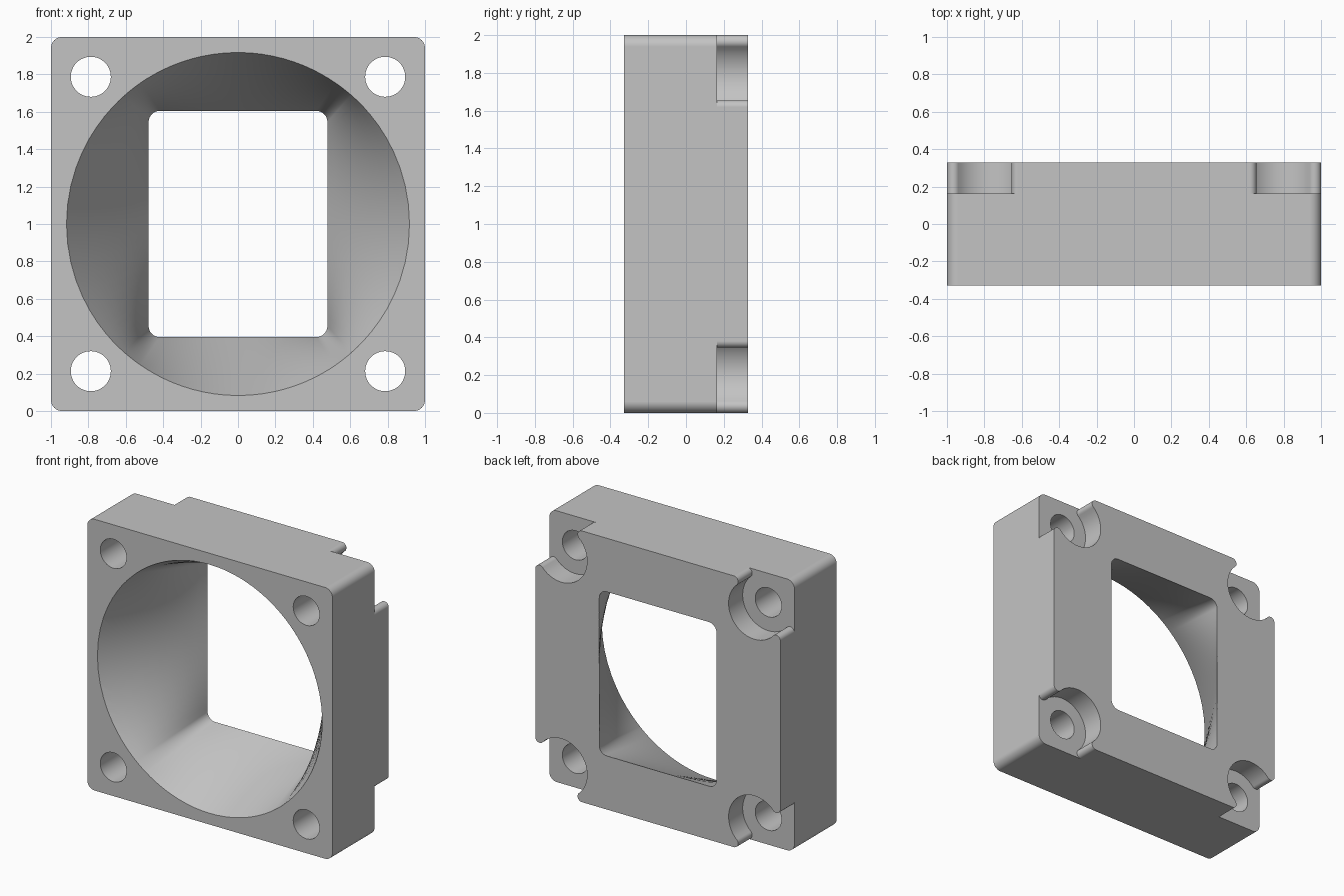
import bpy
import bmesh
from math import sin, cos, radians, atan2, degrees, pi

if "Cube" in bpy.data.objects:
    bpy.data.objects.remove(bpy.data.objects["Cube"], do_unlink=True)

HALF_DEPTH = 0.328
CORNERS = [(1, 1), (-1, 1), (-1, -1), (1, -1)]
HOLE_POS = 0.787

grey = bpy.data.materials.new("plain_grey")
grey.use_nodes = True
grey.diffuse_color = (0.55, 0.55, 0.55, 1)
grey.node_tree.nodes["Principled BSDF"].inputs["Base Color"].default_value = grey.diffuse_color


def arc(cx, cz, r, start, end, steps):
    """Points along an arc, angles in degrees."""
    angles = [radians(start + (end - start) * i / steps) for i in range(steps + 1)]
    return [(cx + r * cos(a), cz + r * sin(a)) for a in angles]


def rounded_rect(w, h, r, steps, side_steps=1):
    """Outline of a rounded rectangle given its half sizes."""
    points = []
    for i, (sx, sz) in enumerate(CORNERS):
        points += arc(sx * (w - r), sz * (h - r), r, 90 * i, 90 * i + 90, steps)
    outline = []
    for i, p in enumerate(points):
        outline.append(p)
        if i % (steps + 1) == steps:
            q = points[(i + 1) % len(points)]
            for k in range(1, side_steps):
                t = k / side_steps
                outline.append((p[0] + (q[0] - p[0]) * t, p[1] + (q[1] - p[1]) * t))
    return outline


def add_loft(bm, rings):
    """Closed solid through (y, outline) rings."""
    loops = [[bm.verts.new((x, y, z + 1)) for x, z in pts] for y, pts in rings]
    n = len(loops[0])
    for a, b in zip(loops, loops[1:]):
        for i in range(n):
            j = (i + 1) % n
            bm.faces.new((a[i], a[j], b[j], b[i]))
    bm.faces.new(loops[0])
    bm.faces.new(loops[-1])


def make_object(name, solids):
    bm = bmesh.new()
    for rings in solids:
        add_loft(bm, rings)
    bmesh.ops.recalc_face_normals(bm, faces=bm.faces)
    mesh = bpy.data.meshes.new(name)
    bm.to_mesh(mesh)
    bm.free()
    mesh.materials.append(grey)
    obj = bpy.data.objects.new(name, mesh)
    bpy.context.collection.objects.link(obj)
    return obj


def prism(outline, y0, y1):
    return [(y0, outline), (y1, outline)]


# Square housing with rounded corners
housing = make_object("duct_adapter_housing",
                      [prism(rounded_rect(1, 1, 0.06, 8), -HALF_DEPTH, HALF_DEPTH)])

# Round-to-rectangular duct: straight rulings from the circle to the rear opening
rear = rounded_rect(0.478, 0.605, 0.06, 8, 20)
front = [(0.917 * cos(atan2(z, x)), 0.917 * sin(atan2(z, x))) for x, z in rear]
duct_rings = []
for i in range(9):
    t = -0.02 + 1.04 * i / 8
    pts = [(a[0] + (b[0] - a[0]) * t, a[1] + (b[1] - a[1]) * t) for a, b in zip(front, rear)]
    duct_rings.append((HALF_DEPTH * (2 * t - 1), pts))
duct = make_object("duct_cutter", [duct_rings])

# Screw holes
holes = make_object("screw_hole_cutter", [
    prism(arc(sx * HOLE_POS, sz * HOLE_POS, 0.107, 0, 352.5, 47), -0.5, 0.5)
    for sx, sz in CORNERS])

# Rear corner pockets: round recess, rounded lips, open to the corner
pocket_r, lip_r, lip_pos = 0.21, 0.035, 0.62
lip_edge = 1 - lip_r
turn = degrees(atan2(HOLE_POS - lip_edge, HOLE_POS - lip_pos))
pocket = [(lip_pos, 1.1)]
pocket += arc(lip_pos, lip_edge, lip_r, 90, turn, 10)
pocket += arc(HOLE_POS, HOLE_POS, pocket_r, turn + 180, 270 - turn, 28)[1:-1]
pocket += arc(lip_edge, lip_pos, lip_r, 90 - turn, 0, 10)
pocket += [(1.1, lip_pos), (1.1, 1.1)]
pockets = make_object("corner_pocket_cutter", [
    prism([(sx * x, sz * z) for x, z in pocket], HALF_DEPTH / 2, 0.5) for sx, sz in CORNERS])

# Cut everything out of the housing
bpy.context.view_layer.objects.active = housing
for cutter in (pockets, duct, holes):
    cutter.hide_render = True
    mod = housing.modifiers.new(cutter.name, "BOOLEAN")
    mod.operation = "DIFFERENCE"
    mod.solver = "EXACT"
    mod.object = cutter
    bpy.ops.object.modifier_apply(modifier=mod.name)
    bpy.data.objects.remove(cutter, do_unlink=True)

# Smooth curves, crisp edges
bpy.ops.object.select_all(action="DESELECT")
housing.select_set(True)
bpy.ops.object.shade_smooth_by_angle(angle=pi / 6)
weighted = housing.modifiers.new("weighted_normals", "WEIGHTED_NORMAL")
weighted.keep_sharp = True
